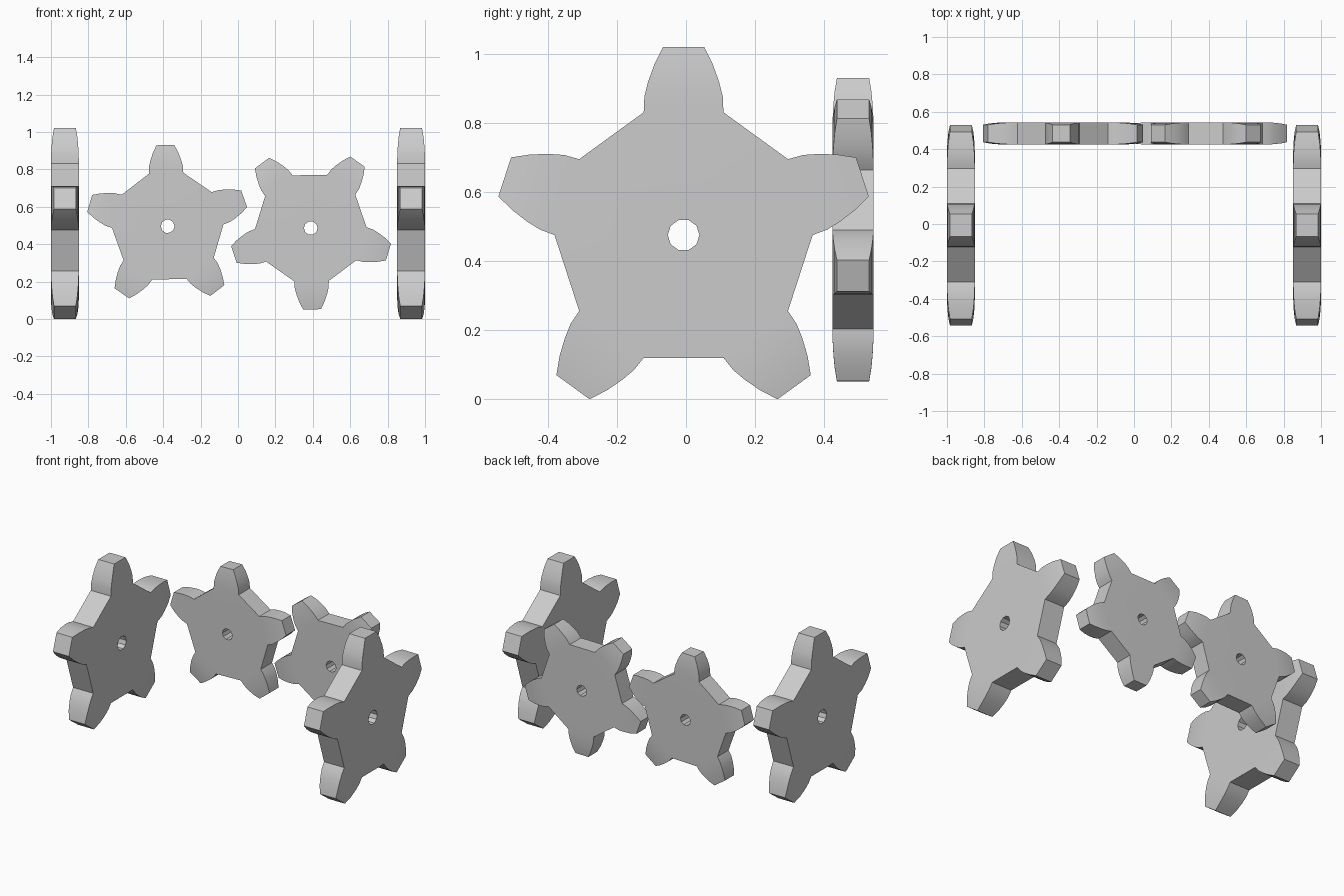
import bpy, bmesh
from math import sin, cos, radians

cube = bpy.data.objects.get("Cube")
if cube:
    bpy.data.objects.remove(cube, do_unlink=True)

# Single grey material
grey = bpy.data.materials.new("plain grey")
grey.use_nodes = True
grey.diffuse_color = (0.6, 0.6, 0.6, 1)
grey.node_tree.nodes["Principled BSDF"].inputs["Base Color"].default_value = (0.6, 0.6, 0.6, 1)

TEETH = 5
STEP = radians(360 / TEETH)
HALF = 0.0745            # half thickness of the body
ROOT, HOLE = 0.374, 0.046
root_angle = STEP / 4

# Tooth stations from root to tip: half width, distance from centre, half thickness
TOOTH = [(ROOT * sin(root_angle), ROOT * cos(root_angle), HALF),
         (0.1136, 0.401, 0.0738),
         (0.103, 0.4435, 0.0715),
         (0.085, 0.494, 0.067),
         (0.0595, 0.545, 0.0585)]


def gear_mesh():
    """Five-toothed wheel in the XZ plane, one tooth upward, axle hole along Y."""
    bm = bmesh.new()

    def quad(*pts):
        bm.faces.new([bm.verts.new(p) for p in pts])

    def polar(r, a, y):
        return (r * sin(a), y, r * cos(a))

    for i in range(TEETH):
        a = i * STEP

        def place(w, r, y):
            return (w * cos(a) + r * sin(a), y, r * cos(a) - w * sin(a))

        # Body plates around the hole, under the tooth and under the valley
        for lo, hi in ((a - root_angle, a + root_angle),
                       (a + root_angle, a + STEP - root_angle)):
            for y in (-HALF, HALF):
                quad(polar(HOLE, lo, y), polar(ROOT, lo, y),
                     polar(ROOT, hi, y), polar(HOLE, hi, y))
            quad(polar(HOLE, lo, -HALF), polar(HOLE, hi, -HALF),
                 polar(HOLE, hi, HALF), polar(HOLE, lo, HALF))

        # Valley floor between this tooth and the next
        lo, hi = a + root_angle, a + STEP - root_angle
        quad(polar(ROOT, lo, -HALF), polar(ROOT, hi, -HALF),
             polar(ROOT, hi, HALF), polar(ROOT, lo, HALF))

        # Tapering tooth: two cheeks and two flanks per station
        for (w0, r0, t0), (w1, r1, t1) in zip(TOOTH, TOOTH[1:]):
            for s in (-1, 1):
                quad(place(-w0, r0, s * t0), place(w0, r0, s * t0),
                     place(w1, r1, s * t1), place(-w1, r1, s * t1))
                quad(place(s * w0, r0, -t0), place(s * w0, r0, t0),
                     place(s * w1, r1, t1), place(s * w1, r1, -t1))
        # Flat tip
        w, r, t = TOOTH[-1]
        quad(place(-w, r, -t), place(w, r, -t), place(w, r, t), place(-w, r, t))

    bmesh.ops.remove_doubles(bm, verts=bm.verts, dist=0.0005)
    bmesh.ops.recalc_face_normals(bm, faces=bm.faces)
    mesh = bpy.data.meshes.new("gear")
    bm.to_mesh(mesh)
    bm.free()
    mesh.materials.append(grey)
    return mesh


def add_gear(name, mesh, location, spin, turn, size):
    ob = bpy.data.objects.new(name, mesh)
    bpy.context.collection.objects.link(ob)
    ob.location = location
    ob.rotation_euler = (0, radians(-spin), radians(turn))
    ob.scale = (size, size, size)
    return ob


mesh = gear_mesh()
# Large gears standing at both sides
right_gear = add_gear("right_side_gear", mesh, (-0.9255, -0.007, 0.476), 0, 90, 1)
add_gear("left_side_gear", mesh, (0.9255, -0.007, 0.476), 0, 90, 1)
# Smaller meshing pair at the back
add_gear("back_right_gear", mesh, (-0.376, 0.484, 0.496), 1.7, 0, 0.797)
add_gear("back_left_gear", mesh, (0.389, 0.484, 0.486), 36.9, 0, 0.797)

# Soft tooth curves with sharp edges kept
bpy.ops.object.select_all(action='DESELECT')
right_gear.select_set(True)
bpy.context.view_layer.objects.active = right_gear
bpy.ops.object.shade_smooth_by_angle(angle=radians(30))
